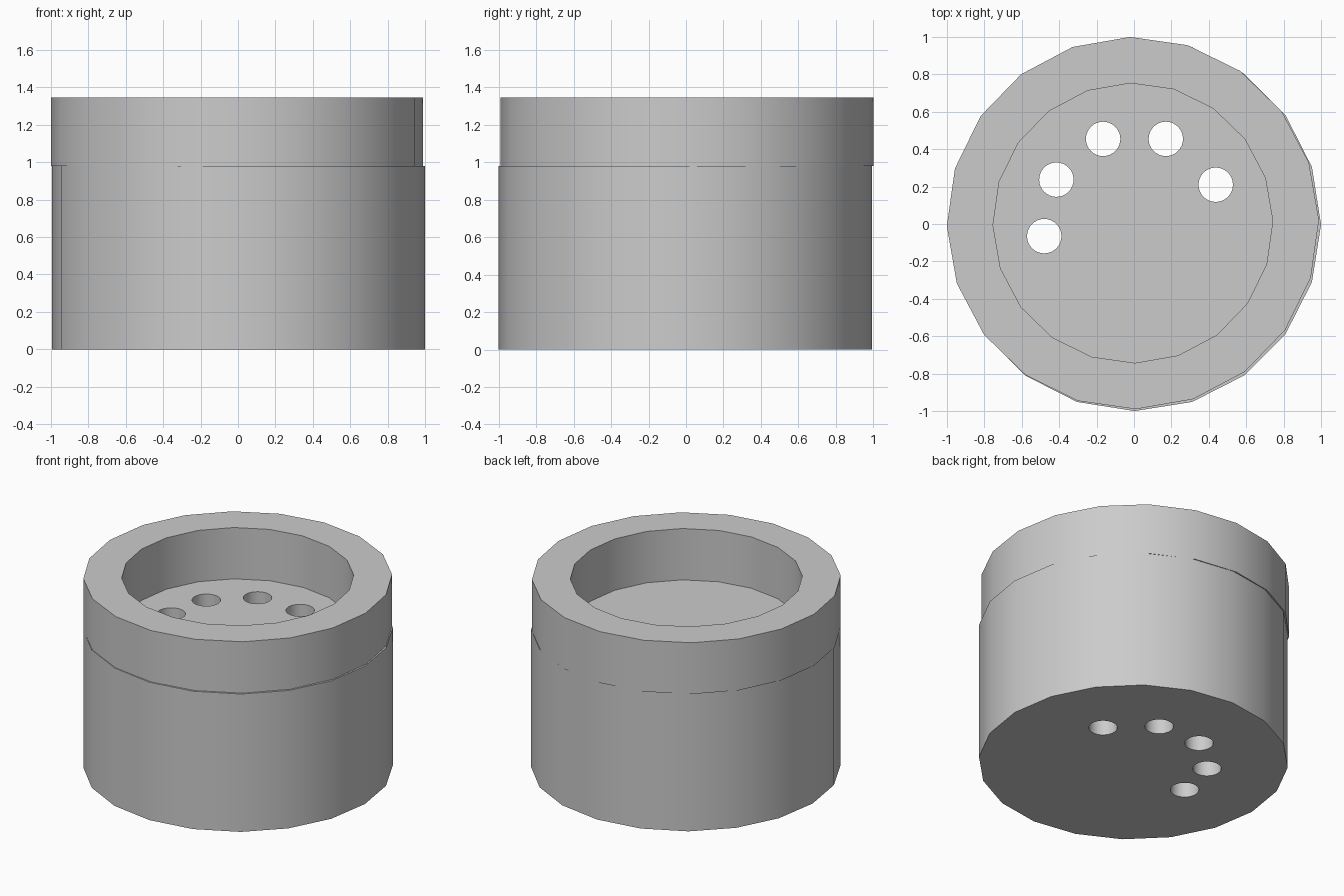
import bpy, bmesh, math

if "Cube" in bpy.data.objects:
    bpy.data.objects.remove(bpy.data.objects["Cube"], do_unlink=True)

# Single plain material
grey = bpy.data.materials.new("light_grey")
grey.use_nodes = True
colour = (0.6, 0.6, 0.6, 1)
grey.diffuse_color = colour
grey.node_tree.nodes["Principled BSDF"].inputs["Base Color"].default_value = colour


def add_loop(bm, centre, radius, sides, turn=0.0):
    """Closed outline of a regular polygon."""
    verts = []
    for i in range(sides):
        a = 2 * math.pi * i / sides + turn
        verts.append(bm.verts.new((centre[0] + radius * math.cos(a),
                                   centre[1] + radius * math.sin(a), 0)))
    return [bm.edges.new((verts[i], verts[(i + 1) % sides])) for i in range(sides)]


def pierced_disc(name, outer, holes, bottom, top):
    """Solid disc with openings right through it."""
    bm = bmesh.new()
    edges = add_loop(bm, *outer)
    for hole in holes:
        edges += add_loop(bm, *hole)
    bmesh.ops.triangle_fill(bm, edges=edges, use_beauty=True, normal=(0, 0, 1))
    geom = bmesh.ops.extrude_face_region(bm, geom=bm.faces[:], use_keep_orig=True)["geom"]
    bmesh.ops.translate(bm, vec=(0, 0, top - bottom),
                        verts=[v for v in geom if isinstance(v, bmesh.types.BMVert)])
    bmesh.ops.recalc_face_normals(bm, faces=bm.faces[:])
    mesh = bpy.data.meshes.new(name)
    bm.to_mesh(mesh)
    bm.free()
    mesh.materials.append(grey)
    obj = bpy.data.objects.new(name, mesh)
    obj.location.z = bottom
    bpy.context.collection.objects.link(obj)
    bpy.ops.object.select_all(action='DESELECT')
    obj.select_set(True)
    bpy.context.view_layer.objects.active = obj
    bpy.ops.object.shade_smooth_by_angle(angle=math.radians(30))
    return obj


SIDES = 20
# Body with an arc of five round bores
bores = [(-0.48, -0.065), (-0.415, 0.237), (-0.165, 0.455), (0.17, 0.455), (0.437, 0.21)]
pierced_disc("body", ((0.003, -0.003), 0.997, SIDES),
             [(p, 0.092, 32) for p in bores], 0, 0.98)

# Thick raised rim, turned slightly against the body
turn = math.radians(0.9)
rim_centre = (-0.006, 0.005)
pierced_disc("rim", (rim_centre, 0.995, SIDES, turn),
             [(rim_centre, 0.748, SIDES, turn)], 0.98, 1.345)
